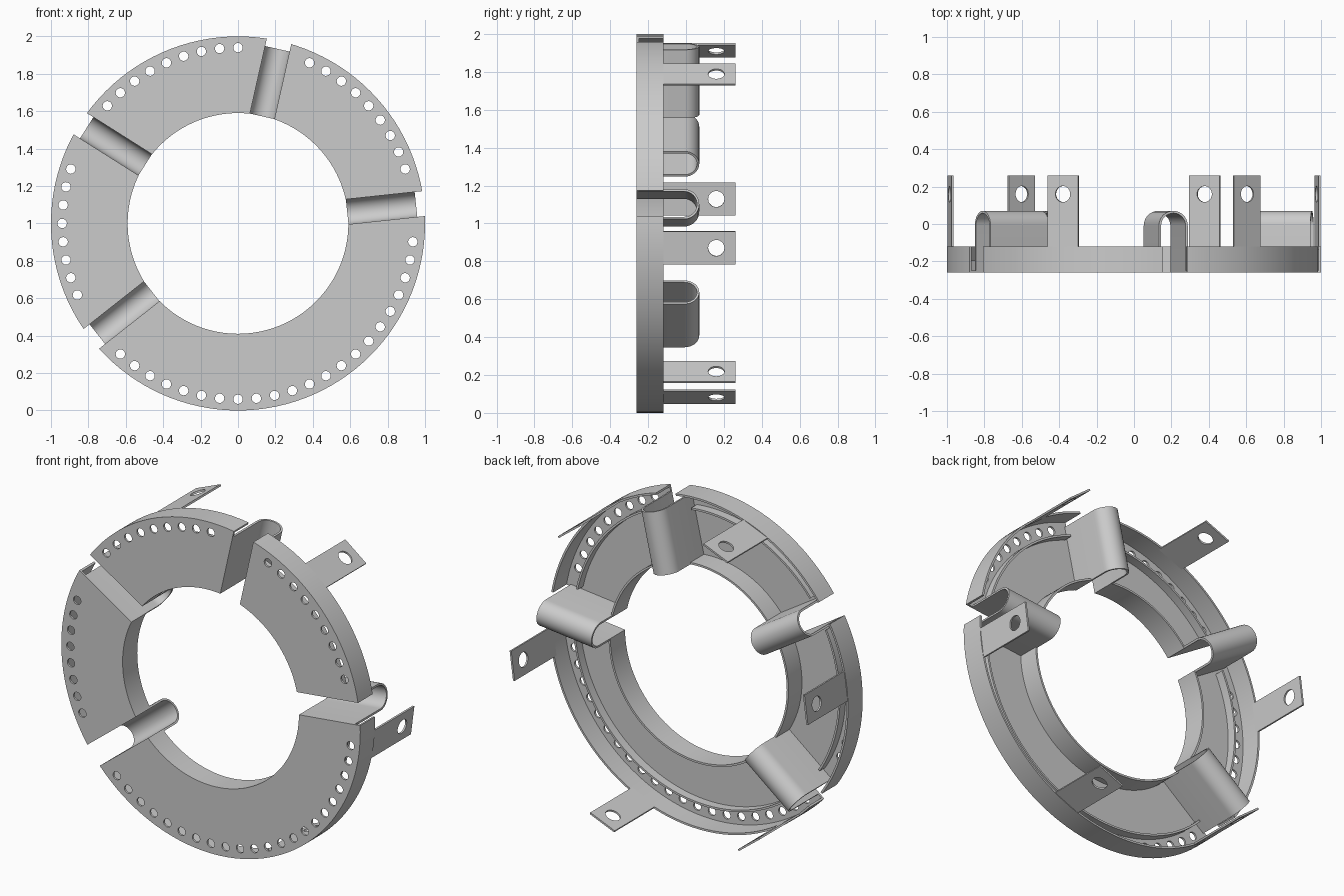
import bpy, bmesh, math
from mathutils import Matrix, Vector

if "Cube" in bpy.data.objects:
    bpy.data.objects.remove(bpy.data.objects["Cube"])

GAPS = [6.1, 77.3, 147.7, 218.2]          # angles of the split gaps, degrees
TABS = [-7.5 + 60 * k for k in range(6)]  # angles of the mounting tabs
HOLES = [a for a in range(0, 360, 6)
         if all(abs((a - g + 180) % 360 - 180) > 9 for g in GAPS)]
FRONT, BACK, T = -0.26, -0.12, 0.012
HALF = 0.067                              # half width of a gap


def place(deg):
    """Local x = radial, y = depth, z = tangential; ring centre at z = 1."""
    return Matrix.Translation((0, 0, 1)) @ Matrix.Rotation(-math.radians(deg), 4, 'Y')


def finish(name, bm, smooth=True):
    bmesh.ops.recalc_face_normals(bm, faces=bm.faces)
    me = bpy.data.meshes.new(name)
    bm.to_mesh(me)
    bm.free()
    ob = bpy.data.objects.new(name, me)
    bpy.context.collection.objects.link(ob)
    return ob


def activate(ob):
    bpy.ops.object.select_all(action='DESELECT')
    ob.select_set(True)
    bpy.context.view_layer.objects.active = ob


def smooth(ob):
    activate(ob)
    bpy.ops.object.shade_smooth_by_angle(angle=math.radians(30))


def lathe(name, profile, n=120):
    """Revolve a closed (radius, y) profile around the ring axis."""
    bm = bmesh.new()
    rings = []
    for i in range(n):
        m = place(360 * i / n)
        rings.append([bm.verts.new(m @ Vector((r, y, 0))) for r, y in profile])
    k = len(profile)
    for i in range(n):
        a, b = rings[i], rings[(i + 1) % n]
        for j in range(k):
            bm.faces.new((a[j], a[(j + 1) % k], b[(j + 1) % k], b[j]))
    return finish(name, bm)


def box(bm, m, lo, hi):
    lo, hi = Vector(lo), Vector(hi)
    size = Matrix.Diagonal((*(hi - lo), 1))
    bmesh.ops.create_cube(bm, size=1, matrix=m @ Matrix.Translation((lo + hi) / 2) @ size)


def cut(ob, bm):
    """Subtract the cutter mesh from the object and drop the cutter."""
    cutter = finish("cutter", bm)
    cutter.hide_render = True
    mod = ob.modifiers.new("cut", 'BOOLEAN')
    mod.operation, mod.solver, mod.object = 'DIFFERENCE', 'EXACT', cutter
    activate(ob)
    bpy.ops.object.modifier_apply(modifier=mod.name)
    bpy.data.objects.remove(cutter)


def gap_cutter(half):
    bm = bmesh.new()
    for g in GAPS:
        box(bm, place(g), (0.45, -0.4, -half), (1.2, 0.1, half))
    return bm


# Ring shell: front plate with inner and outer walls, open at the back
shell = lathe("ring_shell", [(0.59, FRONT), (1, FRONT), (1, BACK), (1 - T, BACK),
                             (1 - T, FRONT + T), (0.59 + T, FRONT + T),
                             (0.59 + T, BACK), (0.59, BACK)])
cut(shell, gap_cutter(HALF))
holes = bmesh.new()
for a in HOLES:
    m = place(a) @ Matrix.Translation((0.94, FRONT, 0)) @ Matrix.Rotation(math.pi / 2, 4, 'X')
    bmesh.ops.create_cone(holes, cap_ends=True, segments=20, radius1=0.025,
                          radius2=0.025, depth=0.1, matrix=m)
cut(shell, holes)
smooth(shell)

# Low stiffening rib behind the row of holes
rib = lathe("stiffening_rib", [(0.882, FRONT + 0.006), (0.894, FRONT + 0.006),
                               (0.894, FRONT + 0.065), (0.882, FRONT + 0.065)])
cut(rib, gap_cutter(HALF + 0.03))
smooth(rib)

# U-shaped expansion loops bridging the gaps
for i, g in enumerate(GAPS):
    top = 0.07
    inner, outer = [], []
    for path, r in ((inner, HALF), (outer, HALF + T)):
        yc = top - HALF - T
        path.append((FRONT, r))
        for k in range(17):
            t = math.pi * k / 16
            path.append((yc + r * math.sin(t), r * math.cos(t)))
        path.append((FRONT, -r))
    bm, m = bmesh.new(), place(g)
    ends = [[[bm.verts.new(m @ Vector((x, y, z))) for y, z in path]
             for path in (inner, outer)] for x in (0.587, 0.957)]
    (ai, ao), (bi, bo) = ends
    for j in range(len(inner) - 1):
        for p, q in ((ai, ao), (ao, bo), (bo, bi), (bi, ai)):
            bm.faces.new((p[j], p[j + 1], q[j + 1], q[j]))
    for j in (0, -1):
        bm.faces.new((ai[j], ao[j], bo[j], bi[j]))
    smooth(finish(f"expansion_loop_{i + 1}", bm))

# Flat mounting tabs with a bolt hole
for i, a in enumerate(TABS):
    bm = bmesh.new()
    box(bm, place(a), (0.984, -0.14, -0.088), (0.995, 0.26, 0.088))
    tab = finish(f"mounting_tab_{i + 1}", bm)
    hole = bmesh.new()
    m = place(a) @ Matrix.Translation((0.99, 0.16, 0)) @ Matrix.Rotation(math.pi / 2, 4, 'Y')
    bmesh.ops.create_cone(hole, cap_ends=True, segments=32, radius1=0.043,
                          radius2=0.043, depth=0.1, matrix=m)
    cut(tab, hole)
    smooth(tab)
